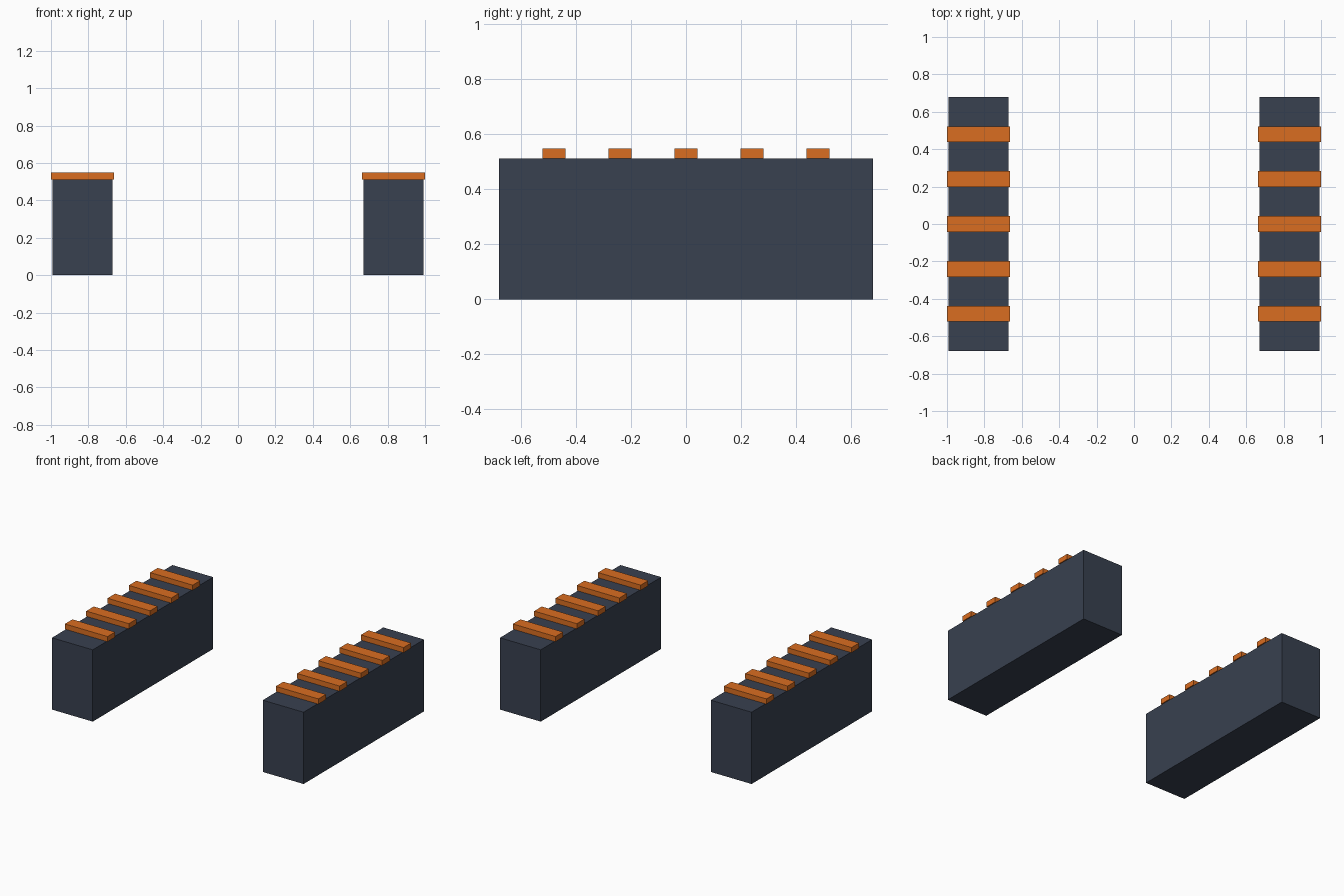
import bpy

if "Cube" in bpy.data.objects:
    bpy.data.objects.remove(bpy.data.objects["Cube"])


def material(name, color):
    m = bpy.data.materials.new(name)
    m.diffuse_color = (*color, 1)
    m.use_nodes = True
    m.node_tree.nodes["Principled BSDF"].inputs["Base Color"].default_value = m.diffuse_color
    return m


def box(name, center, size, mat):
    bpy.ops.mesh.primitive_cube_add(size=1, location=center)
    ob = bpy.context.object
    ob.name = name
    ob.scale = size
    bpy.ops.object.transform_apply(location=False, rotation=False, scale=True)
    ob.data.materials.append(mat)
    return ob


dark = material("dark_slate", (0.04, 0.052, 0.08))
orange = material("orange", (0.70, 0.155, 0.015))

BLOCK_H, SLAT_H = 0.512, 0.037
CENTER_X, PITCH = 0.832, 0.24

for side, sx in (("left", -1), ("right", 1)):
    # Long side block
    box(f"{side}_block", (sx * CENTER_X, 0, BLOCK_H / 2),
        (0.322, 1.358, BLOCK_H), dark)
    # Five cross slats resting on top, slightly overhanging
    for i in range(5):
        box(f"{side}_slat_{i + 1}",
            (sx * CENTER_X, (i - 2) * PITCH, BLOCK_H + SLAT_H / 2),
            (0.336, 0.085, SLAT_H), orange)
